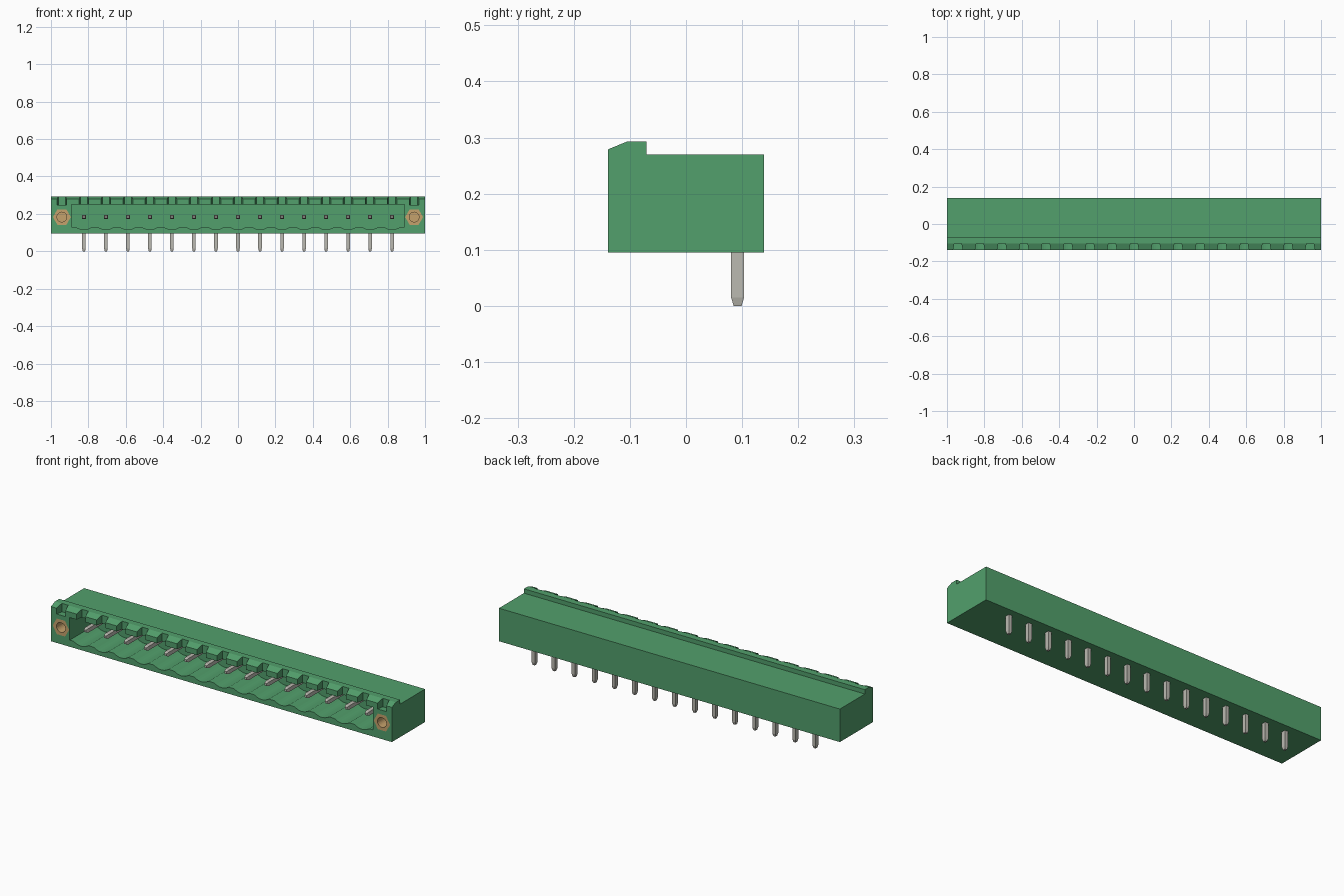
import bpy, bmesh, math

cube = bpy.data.objects.get("Cube")
if cube:
    bpy.data.objects.remove(cube, do_unlink=True)


def material(name, color):
    m = bpy.data.materials.new(name)
    m.use_nodes = True
    m.diffuse_color = color
    m.node_tree.nodes["Principled BSDF"].inputs["Base Color"].default_value = color
    return m


GREEN = material("green plastic", (0.085, 0.35, 0.15, 1))
METAL = material("tin metal", (0.50, 0.49, 0.44, 1))
BRASS = material("brass", (0.56, 0.36, 0.15, 1))

PITCH = 0.1177
PINS = [(i - 7) * PITCH for i in range(15)]
SLOTS = [(i - 8) * PITCH for i in range(17)]
MID_Z = 0.183


def place(axis, u, v, w):
    return {"x": (w, u, v), "y": (u, w, v), "z": (u, v, w)}[axis]


def add_prism(bm, axis, sections):
    """Loft matching closed profiles; sections = [(distance, points), ...]."""
    rings = [[bm.verts.new(place(axis, u, v, d)) for u, v in pts] for d, pts in sections]
    n = len(rings[0])
    for a, b in zip(rings, rings[1:]):
        for i in range(n):
            bm.faces.new((a[i], a[(i + 1) % n], b[(i + 1) % n], b[i]))
    bm.faces.new(rings[0])
    bm.faces.new(rings[-1])


def finish(name, bm, mat):
    bmesh.ops.recalc_face_normals(bm, faces=bm.faces[:])
    mesh = bpy.data.meshes.new(name)
    bm.to_mesh(mesh)
    bm.free()
    mesh.materials.append(mat)
    ob = bpy.data.objects.new(name, mesh)
    bpy.context.collection.objects.link(ob)
    return ob


def circle(cx, cz, r, n):
    return [(cx + r * math.cos(math.tau * i / n), cz + r * math.sin(math.tau * i / n))
            for i in range(n)]


def rect(cx, cy, hx, hy):
    return [(cx - hx, cy - hy), (cx + hx, cy - hy), (cx + hx, cy + hy), (cx - hx, cy + hy)]


def cut(target, cutter):
    mod = target.modifiers.new("cut", "BOOLEAN")
    mod.operation = "DIFFERENCE"
    mod.solver = "EXACT"
    mod.object = cutter
    bpy.context.view_layer.objects.active = target
    bpy.ops.object.modifier_apply(modifier=mod.name)
    bpy.data.objects.remove(cutter, do_unlink=True)


# Housing with a raised, chamfered front lip
bm = bmesh.new()
profile = [(-0.139, 0.095), (0.139, 0.095), (0.139, 0.27), (-0.07, 0.27),
           (-0.07, 0.293), (-0.105, 0.293), (-0.139, 0.279)]
add_prism(bm, "x", [(-1, profile), (1, profile)])
housing = finish("housing", bm, GREEN)

# Front pocket with a shallow groove under every contact
pocket = [(0.89, 0.25), (-0.89, 0.25), (-0.89, 0.13)]
for x in PINS:
    for k in range(9):
        t = k / 4 - 1
        pocket.append((x + 0.043 * t, 0.13 - 0.014 * (1 - t * t)))
pocket.append((0.89, 0.13))
bm = bmesh.new()
add_prism(bm, "y", [(-0.2, pocket), (0.06, pocket)])
cut(housing, finish("pocket_cutter", bm, GREEN))

# Tapered coding slots along the lip
bm = bmesh.new()
for x in SLOTS:
    slot = [(x - 0.028, -0.15), (x + 0.028, -0.15), (x + 0.019, -0.104), (x - 0.019, -0.104)]
    add_prism(bm, "z", [(0.248, slot), (0.32, slot)])
cut(housing, finish("slot_cutter", bm, GREEN))

# Seats for the threaded inserts
bm = bmesh.new()
for x in (SLOTS[0], SLOTS[-1]):
    seat = circle(x, MID_Z, 0.048, 6)
    add_prism(bm, "y", [(-0.2, seat), (0.0, seat)])
cut(housing, finish("insert_cutter", bm, GREEN))

# Hexagonal brass inserts with round bores
for name, x in (("right_insert", SLOTS[0]), ("left_insert", SLOTS[-1])):
    bm = bmesh.new()
    hexagon = circle(x, MID_Z, 0.048, 6)
    add_prism(bm, "y", [(-0.139, hexagon), (0.0, hexagon)])
    insert = finish(name, bm, BRASS)
    bm = bmesh.new()
    bore = circle(x, MID_Z, 0.026, 24)
    add_prism(bm, "y", [(-0.2, bore), (-0.02, bore)])
    cut(insert, finish("bore_cutter", bm, BRASS))

# Angled contacts: horizontal blade in the pocket, solder leg below
for i, x in enumerate(PINS, 1):
    bm = bmesh.new()
    add_prism(bm, "y", [(-0.105, rect(x, MID_Z, 0.006, 0.006)),
                        (-0.092, rect(x, MID_Z, 0.0105, 0.0105)),
                        (0.08, rect(x, MID_Z, 0.0105, 0.0105))])
    add_prism(bm, "z", [(0, rect(x, 0.092, 0.006, 0.007)),
                        (0.015, rect(x, 0.092, 0.0095, 0.0115)),
                        (0.12, rect(x, 0.092, 0.0095, 0.0115))])
    finish(f"contact_{i}", bm, METAL)
